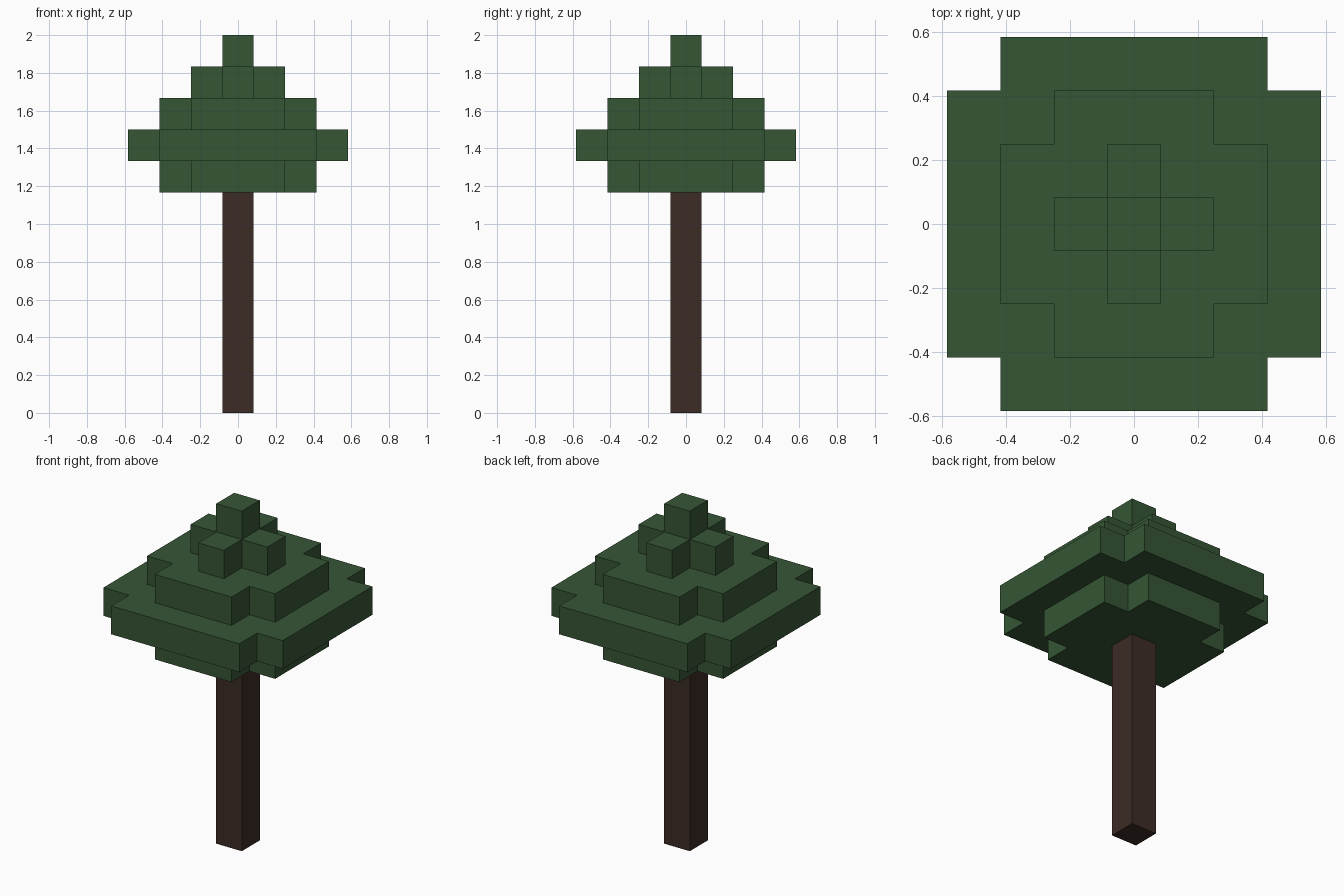
import bpy
import bmesh

cube = bpy.data.objects.get("Cube")
if cube:
    bpy.data.objects.remove(cube, do_unlink=True)

U = 2 / 12  # edge of one block; the tree is twelve blocks tall


def make_material(name, color):
    mat = bpy.data.materials.new(name)
    mat.use_nodes = True
    mat.diffuse_color = color
    bsdf = next(n for n in mat.node_tree.nodes if n.type == "BSDF_PRINCIPLED")
    bsdf.inputs["Base Color"].default_value = color
    bsdf.inputs["Roughness"].default_value = 0.9
    return mat


def square(width):
    h = width / 2
    return [(h, -h), (h, h), (-h, h), (-h, -h)]


def notched_square(width):
    """Square outline with one block missing at each corner."""
    h, k = width / 2, width / 2 - 1
    points = []
    x, y = 1, 0
    for _ in range(4):  # one arm per quarter turn
        for out, side in ((h, -k), (h, k), (k, k)):
            points.append((out * x - side * y, out * y + side * x))
        x, y = -y, x
    return points


def prism(name, outline, bottom, top, mat):
    """Extrude an outline, given in blocks, between two heights."""
    bm = bmesh.new()
    base = bm.faces.new([bm.verts.new((x * U, y * U, bottom * U)) for x, y in outline])
    result = bmesh.ops.extrude_face_region(bm, geom=[base], use_keep_orig=True)
    verts = [v for v in result["geom"] if isinstance(v, bmesh.types.BMVert)]
    bmesh.ops.translate(bm, verts=verts, vec=(0, 0, (top - bottom) * U))
    bmesh.ops.recalc_face_normals(bm, faces=bm.faces[:])
    mesh = bpy.data.meshes.new(name)
    bm.to_mesh(mesh)
    bm.free()
    mesh.materials.append(mat)
    obj = bpy.data.objects.new(name, mesh)
    bpy.context.collection.objects.link(obj)
    return obj


bark = make_material("bark brown", (0.045, 0.025, 0.018, 1))
leaf = make_material("leaf green", (0.036, 0.092, 0.036, 1))

# Trunk
prism("trunk", square(1), 0, 7, bark)

# Leaf layers, stacked one block each
layers = [("lower_leaves", 5), ("wide_leaves", 7), ("upper_leaves", 5), ("crown_cross", 3)]
for i, (name, width) in enumerate(layers):
    prism(name, notched_square(width), 7 + i, 8 + i, leaf)

# Tip block
prism("tree_tip", square(1), 11, 12, leaf)
